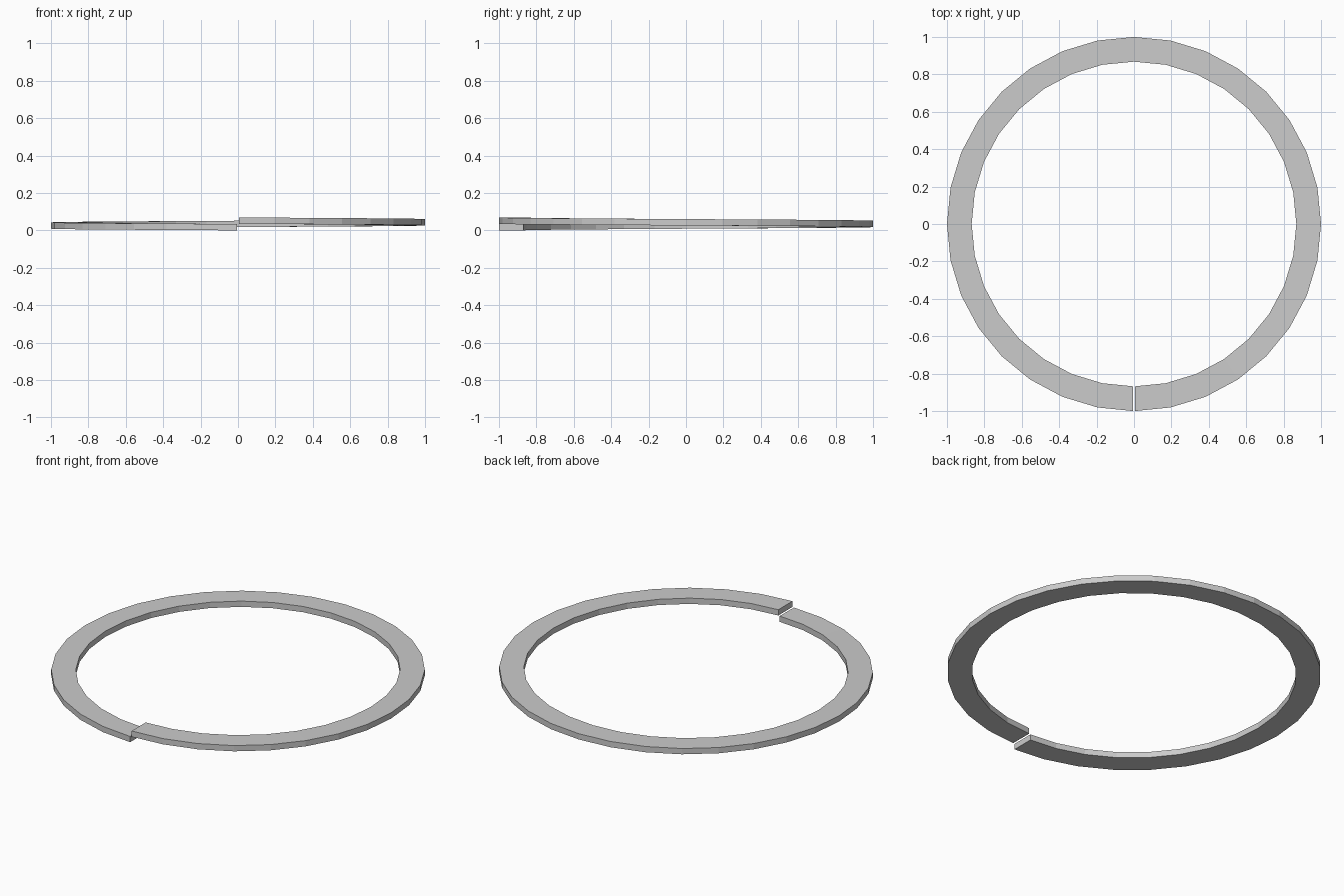
import bpy, bmesh, math

if "Cube" in bpy.data.objects:
    bpy.data.objects.remove(bpy.data.objects["Cube"])

OUTER, INNER = 1.0, 0.868
THICK, RISE = 0.034, 0.035
SEGMENTS, GAP = 32, 0.005

bm = bmesh.new()

# Rectangular sections swept clockwise from the low end to the raised end
sections = []
for i in range(SEGMENTS + 1):
    t = i / SEGMENTS
    a = -math.pi / 2 - 2 * math.pi * t
    if i == 0:
        a -= GAP
    elif i == SEGMENTS:
        a += GAP
    z = RISE * t
    sections.append([bm.verts.new((r * math.cos(a), r * math.sin(a), z + h))
                     for r, h in ((INNER, 0), (OUTER, 0), (OUTER, THICK), (INNER, THICK))])

# Side walls between neighbouring sections
for s, n in zip(sections, sections[1:]):
    for k in range(4):
        j = (k + 1) % 4
        bm.faces.new((s[k], s[j], n[j], n[k]))

# Flat faces at the split
bm.faces.new(sections[0])
bm.faces.new(sections[-1])
bmesh.ops.recalc_face_normals(bm, faces=bm.faces)

mesh = bpy.data.meshes.new("split_ring")
bm.to_mesh(mesh)
bm.free()
bpy.context.collection.objects.link(bpy.data.objects.new("split_ring", mesh))
